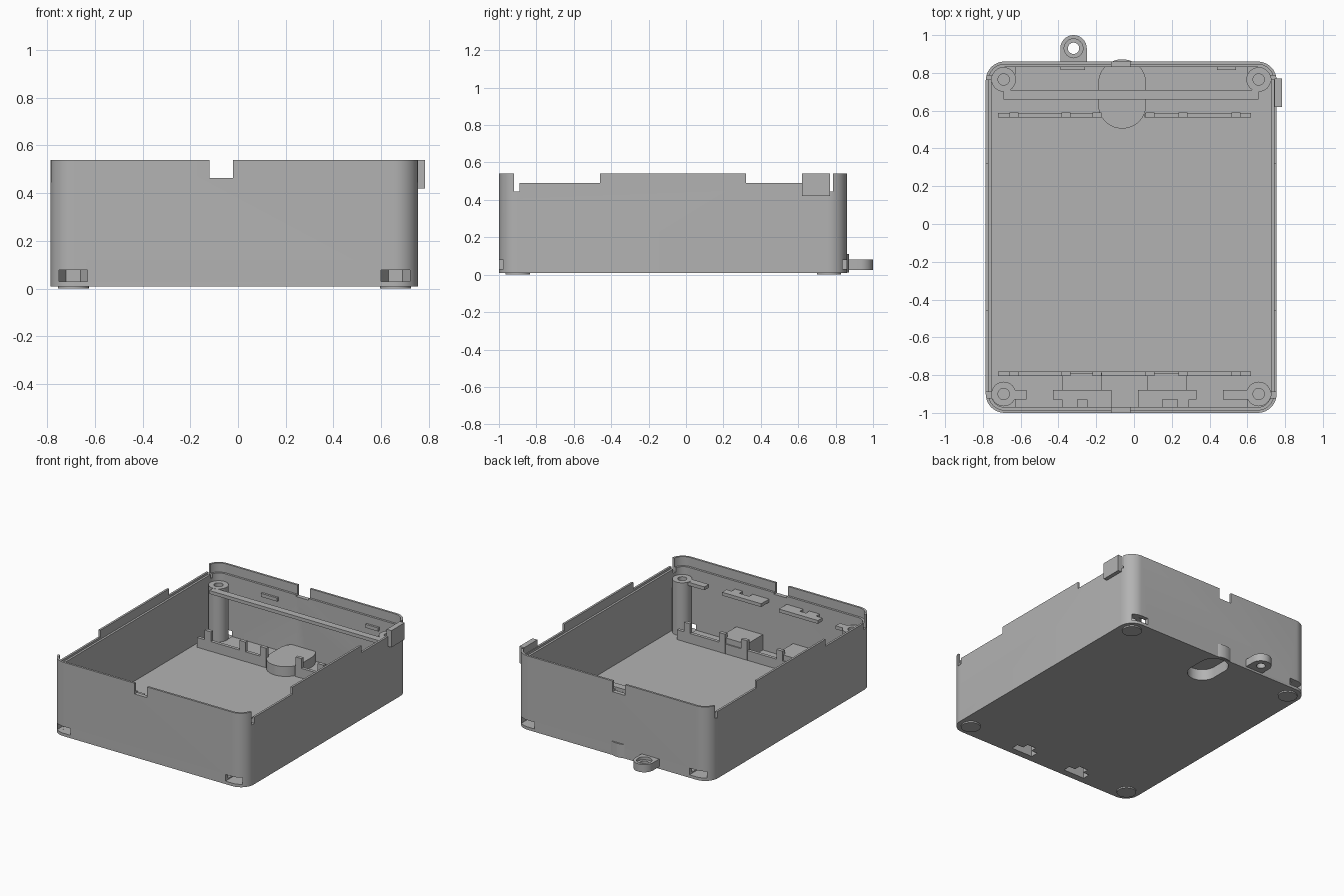
import bpy
import bmesh
from math import cos, sin, pi, radians

if "Cube" in bpy.data.objects:
    bpy.data.objects.remove(bpy.data.objects["Cube"], do_unlink=True)

plastic = bpy.data.materials.new("grey plastic")
plastic.use_nodes = True
GREY = (0.45, 0.45, 0.45, 1)
plastic.diffuse_color = GREY
plastic.node_tree.nodes["Principled BSDF"].inputs["Base Color"].default_value = GREY

X0, X1, Y0, Y1 = -0.785, 0.755, -1.0, 0.86
FLOOR, RIM, LEDGE = 0.04, 0.54, 0.42
parts = []


def prism(name, outline, z0, z1, part=True):
    """Extrude a counter-clockwise outline between two heights."""
    bm = bmesh.new()
    face = bm.faces.new([bm.verts.new((x, y, z0)) for x, y in outline])
    new = bmesh.ops.extrude_face_region(bm, geom=[face])["geom"]
    for v in new:
        if isinstance(v, bmesh.types.BMVert):
            v.co.z = z1
    bmesh.ops.recalc_face_normals(bm, faces=bm.faces)
    mesh = bpy.data.meshes.new(name)
    bm.to_mesh(mesh)
    bm.free()
    mesh.materials.append(plastic)
    ob = bpy.data.objects.new(name, mesh)
    bpy.context.collection.objects.link(ob)
    if part:
        parts.append(ob)
    else:
        ob.hide_render = True
    return ob


def rounded(x0, x1, y0, y1, r, n=10):
    """Outline of a rectangle with round corners."""
    corners = [(x1 - r, y1 - r), (x0 + r, y1 - r), (x0 + r, y0 + r), (x1 - r, y0 + r)]
    pts = []
    for i, (cx, cy) in enumerate(corners):
        for k in range(n + 1):
            a = (i + k / n) * pi / 2
            pts.append((cx + r * cos(a), cy + r * sin(a)))
    return pts


def ring(x, y, r, n=32):
    return [(x + r * cos(2 * pi * k / n), y + r * sin(2 * pi * k / n)) for k in range(n)]


def box(name, x0, x1, y0, y1, z0, z1, part=True):
    return prism(name, [(x0, y0), (x1, y0), (x1, y1), (x0, y1)], z0, z1, part)


def cut(cutter, *targets):
    for ob in targets:
        mod = ob.modifiers.new("cut", "BOOLEAN")
        mod.operation = "DIFFERENCE"
        mod.solver = "EXACT"
        mod.object = cutter
        bpy.context.view_layer.objects.active = ob
        bpy.ops.object.modifier_apply(modifier=mod.name)
    bpy.data.objects.remove(cutter, do_unlink=True)


def inset(d):
    return rounded(X0 + d, X1 - d, Y0 + d, Y1 - d, 0.1 - d)


# Open tray with a thin lip around the rim
tray = prism("tray", inset(0), 0.01, RIM)
cut(prism("cavity", inset(0.03), FLOOR, 0.7, False), tray)
cut(prism("lip_step", inset(0.015), 0.475, 0.7, False), tray)

# Lowered side walls and narrow corner slots
for y0, y1, z in ((-0.9, -0.46, 0.49), (0.32, 0.775, 0.49),
                  (-0.92, -0.89, 0.445), (0.765, 0.785, 0.445)):
    cut(box("side_gap", -1, 1, y0, y1, z, 0.7, False), tray)
# Notch in the front and back walls
cut(box("notch", -0.12, -0.02, -1.2, 1.2, 0.463, 0.7, False), tray)

# Corner screw posts with nut slots and feet
for x in (-0.69, 0.66):
    for y, side in ((-0.9, -1), (0.765, 1)):
        post = prism("screw_post", ring(x, y, 0.065), 0.02, LEDGE)
        cut(prism("bore", ring(x, y, 0.03, 24), 0.06, 0.7, False), post)
        cut(prism("nut_pocket", ring(x, y, 0.06, 6), 0.03, 0.08, False), tray, post)
        ys = sorted((y, y + side * 0.2))
        cut(box("nut_slot", x - 0.06, x + 0.06, *ys, 0.031, 0.079, False), tray, post)
        prism("foot", ring(x, y, 0.065), 0, 0.012)

# Oval pocket in the floor, opening downwards
px, py0, py1 = -0.0625, 0.505, 0.872
pocket = prism("floor_pocket", rounded(px - 0.127, px + 0.127, py0, py1, 0.1269, 14), 0.012, 0.11)
cut(prism("pocket_hollow", rounded(px - 0.1, px + 0.1, py0 + 0.027, py1 - 0.027, 0.0999, 14),
          -0.1, 0.09, False), tray, pocket)

# Latch housings at the front with openings below
for x0 in (-0.38, 0.07):
    house = box("latch_housing", x0, x0 + 0.21, -0.975, -0.79, 0.025, 0.15)
    cut(box("latch_opening", x0 + 0.02, x0 + 0.19, -0.95, -0.895, -0.1, 0.13, False), tray, house)
    cut(box("latch_relief", x0 + 0.07, x0 + 0.14, -0.9, -0.85, -0.1, 0.12, False), tray, house)

# Board rails on the floor with uprights
for y, spans in ((-0.805, ((-0.72, 0.62),)), (0.565, ((-0.72, -0.17), (0.055, 0.62)))):
    for a, b in spans:
        box("board_rail", a, b, y, y + 0.023, 0.03, 0.11)
    for x in (-0.635, -0.36, -0.195, 0.085, 0.26, 0.54):
        box("rail_upright", x - 0.024, x + 0.024, y - 0.001, y + 0.024, 0.03, 0.18)

# Ledges under the rim
box("back_ledge", -0.69, 0.66, 0.66, 0.71, 0.395, LEDGE - 0.001)
for a, b in ((-0.64, -0.57), (-0.43, -0.12), (0.02, 0.33), (0.47, 0.61)):
    box("front_ledge", a, b, -0.93, -0.88, 0.395, LEDGE - 0.001)
for a, b in ((-0.38, -0.30), (-0.25, -0.12), (0.02, 0.15), (0.23, 0.29)):
    box("ledge_bracket", a, b, -0.975, -0.925, 0.396, LEDGE - 0.002)
for a, b in ((-0.39, -0.26), (0.44, 0.54)):
    box("back_catch", a, b, 0.815, 0.835, 0.395, LEDGE)

# Tab on the left wall
box("side_tab", 0.745, 0.783, 0.62, 0.77, 0.42, RIM)

# Mounting eyelet at the back
outline = [(-0.39, 0.84), (-0.25, 0.84)] + [
    (-0.32 + 0.07 * cos(k * pi / 16), 0.93 + 0.07 * sin(k * pi / 16)) for k in range(17)]
eyelet = prism("eyelet", outline, 0.025, 0.08)
cut(prism("eyelet_hole", ring(-0.32, 0.93, 0.03), -0.1, 0.3, False), eyelet)
cut(prism("eyelet_recess", ring(-0.32, 0.93, 0.05), 0.06, 0.3, False), eyelet)

# Smooth the round walls and keep edges sharp
bpy.ops.object.select_all(action="DESELECT")
for ob in parts:
    ob.select_set(True)
bpy.context.view_layer.objects.active = tray
bpy.ops.object.shade_smooth_by_angle(angle=radians(30))
